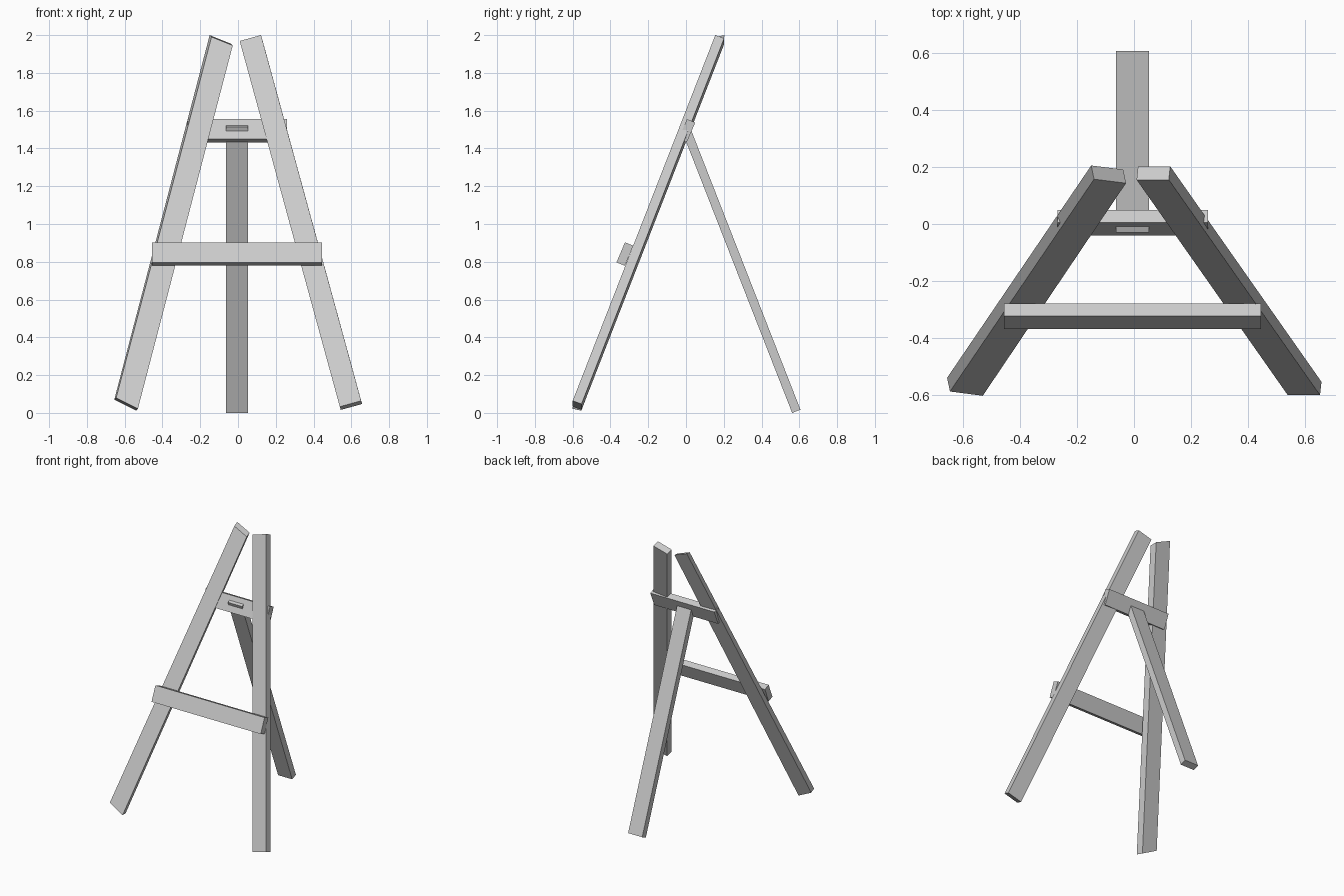
import bpy, bmesh
from mathutils import Vector

if "Cube" in bpy.data.objects:
    bpy.data.objects.remove(bpy.data.objects["Cube"])


def beam(name, start, end):
    """Solid plank between two four-cornered ends (corners in matching order)."""
    bm = bmesh.new()
    a = [bm.verts.new(p) for p in start]
    b = [bm.verts.new(p) for p in end]
    bm.faces.new(a)
    bm.faces.new(b[::-1])
    for i in range(4):
        j = (i + 1) % 4
        bm.faces.new((a[j], a[i], b[i], b[j]))
    bmesh.ops.recalc_face_normals(bm, faces=bm.faces)
    mesh = bpy.data.meshes.new(name)
    bm.to_mesh(mesh)
    bm.free()
    obj = bpy.data.objects.new(name, mesh)
    bpy.context.collection.objects.link(obj)
    return obj


def quad(corner, width, depth):
    """Four corners of a plank end from one corner and two edge vectors."""
    c, w, d = Vector(corner), Vector(width), Vector(depth)
    return [c, c + w, c + w + d, c + d]


def bar(name, x0, x1, profile):
    """Straight bar along x from a side profile of (y, z) points."""
    beam(name, [(x0, y, z) for y, z in profile], [(x1, y, z) for y, z in profile])


# Right front leg: square-cut plank
w, d = (0.113, 0, 0.031), (0.005, 0.047, -0.017)
beam("front_leg_right",
     quad((0.009, 0.155, 1.969), w, d),
     quad((0.539, -0.6, 0.033), w, d))

# Left front leg: ends cut on a slant
w = (0.112, -0.014, -0.045)
beam("front_leg_left",
     quad((-0.14, 0.157, 1.99), w, (-0.01, 0.048, 0.01)),
     quad((-0.645, -0.587, 0.08), (0.115, -0.015, -0.058), (-0.01, 0.048, -0.01)))

# Canvas ledge and upper cross brace
bar("canvas_ledge", -0.455, 0.445,
    [(-0.368, 0.797), (-0.323, 0.903), (-0.279, 0.885), (-0.324, 0.779)])
bar("upper_brace", -0.268, 0.26,
    [(-0.04, 1.45), (0.005, 1.555), (0.049, 1.537), (0.004, 1.432)])

# Rear leg, its top end poking through the brace
bar("rear_leg", -0.063, 0.053,
    [(0.562, 0.0), (0.606, 0.017), (0.014, 1.531), (-0.03, 1.514)])
